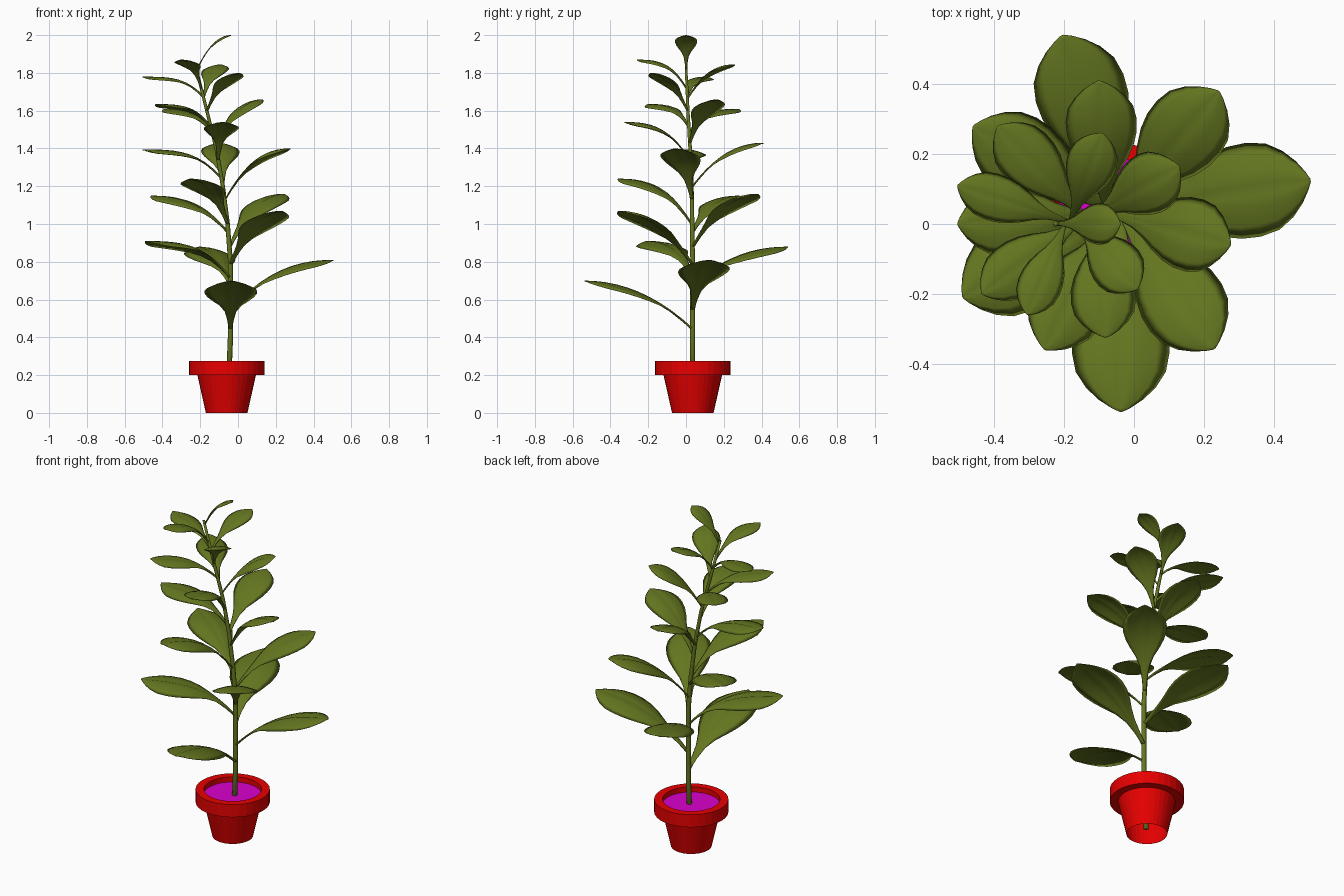
import bpy
import bmesh
from math import cos, sin, tau
from mathutils import Vector

cube = bpy.data.objects.get("Cube")
if cube:
    bpy.data.objects.remove(cube, do_unlink=True)


def make_material(name, color):
    mat = bpy.data.materials.new(name)
    mat.use_nodes = True
    mat.diffuse_color = color
    shader = next(n for n in mat.node_tree.nodes if n.type == 'BSDF_PRINCIPLED')
    shader.inputs["Base Color"].default_value = color
    return mat


leaf_green = make_material("leaf green", (0.125, 0.18, 0.014, 1))
pot_red = make_material("pot red", (0.8, 0, 0, 1))
soil_magenta = make_material("soil magenta", (0.7, 0, 0.6, 1))

POT_CENTER = Vector((-0.06, 0.036, 0))


def finish(bm, name, mat, smooth=False):
    """Turn a bmesh into a named object with one material."""
    bmesh.ops.recalc_face_normals(bm, faces=bm.faces)
    mesh = bpy.data.meshes.new(name)
    for face in bm.faces:
        face.smooth = smooth
    bm.to_mesh(mesh)
    bm.free()
    mesh.materials.append(mat)
    obj = bpy.data.objects.new(name, mesh)
    bpy.context.collection.objects.link(obj)
    return obj


def bridge(bm, ring_a, ring_b):
    count = len(ring_a)
    for i in range(count):
        j = (i + 1) % count
        bm.faces.new((ring_a[i], ring_a[j], ring_b[j], ring_b[i]))


def interpolate(points, x):
    """Piecewise linear lookup in a list of (position, *values)."""
    for a, b in zip(points, points[1:]):
        if x <= b[0]:
            break
    f = min(max((x - a[0]) / (b[0] - a[0]), 0), 1)
    return [p + (q - p) * f for p, q in zip(a[1:], b[1:])]


def lathe(name, profile, mat, sides=32, cap=False):
    bm = bmesh.new()
    rings = []
    for radius, z in profile:
        rings.append([bm.verts.new(POT_CENTER + Vector((
            radius * cos(tau * i / sides), radius * sin(tau * i / sides), z)))
            for i in range(sides)])
    for a, b in zip(rings, rings[1:]):
        bridge(bm, a, b)
    if cap:
        bm.faces.new(rings[-1])
    return finish(bm, name, mat)


# Pot, open underneath, with a thick rim, and the soil disc
lathe("pot", [(0.11, 0), (0.155, 0.2), (0.2, 0.2), (0.2, 0.275),
              (0.155, 0.275), (0.155, 0.24)], pot_red)
lathe("soil", [(0.155, 0.245)], soil_magenta, cap=True)

# Stem: height, x, y, radius
STEM = [(0.03, -0.055, 0.035, 0.014), (0.4, -0.04, 0.035, 0.014),
        (0.8, -0.04, 0.035, 0.013), (1.0, -0.055, 0.033, 0.012),
        (1.2, -0.08, 0.03, 0.011), (1.4, -0.115, 0.022, 0.01),
        (1.6, -0.165, 0.01, 0.009), (1.84, -0.225, 0, 0.007)]
bm = bmesh.new()
stem_rings = []
for z, x, y, r in STEM:
    stem_rings.append([bm.verts.new((x + r * cos(tau * i / 10), y + r * sin(tau * i / 10), z))
                       for i in range(10)])
for a, b in zip(stem_rings, stem_rings[1:]):
    bridge(bm, a, b)
bm.faces.new(stem_rings[0])
bm.faces.new(stem_rings[-1])
finish(bm, "stem", leaf_green, smooth=True)

# Leaf outline: position along the leaf, half width as a share of the widest
OUTLINE = [(0, 0.09), (0.05, 0.1), (0.1, 0.13), (0.2, 0.22), (0.3, 0.41),
           (0.4, 0.67), (0.5, 0.87), (0.6, 0.98), (0.7, 1), (0.8, 0.92),
           (0.88, 0.71), (0.94, 0.45), (0.98, 0.2), (1, 0.03)]
ACROSS = (-1, -0.75, -0.4, -0.12, 0, 0.12, 0.4, 0.75, 1)


def make_leaf(name, tip_x, tip_y, tip_z, base_z, power, width):
    """Arching leaf: a slim stalk widening to a drooping blade with a midrib."""
    bm = bmesh.new()
    base_x, base_y, _ = interpolate(STEM, base_z)
    base = Vector((base_x, base_y, base_z))
    span = Vector((tip_x - base_x, tip_y - base_y, 0))
    side = Vector((-span.y, span.x, 0)).normalized()
    rings = []
    for t, share in OUTLINE:
        half = max(share * width / 2, 0.001)
        rise = (tip_z - base_z) * (1 - (1 - t) ** power)
        spine = base + span * t + Vector((0, 0, rise))
        thick = 0.005 + 0.011 * max(0, 1 - t / 0.45)
        top, bottom = [], []
        for u in ACROSS:
            droop = 0.25 * half * u * u
            groove = 0.04 * half * max(0, 1 - abs(u) / 0.12)
            point = spine + side * (half * u) - Vector((0, 0, droop + groove))
            top.append(bm.verts.new(point))
            if abs(u) < 1:
                depth = thick * (1 - u * u) ** 0.5
                bottom.append(bm.verts.new(point - Vector((0, 0, depth))))
        rings.append(top + bottom[::-1])
    for a, b in zip(rings, rings[1:]):
        bridge(bm, a, b)
    bm.faces.new(rings[0])
    bm.faces.new(rings[-1])
    return finish(bm, name, leaf_green, smooth=True)


# Leaves from the lowest up: tip x, tip y, tip z, base z, arch power
LEAVES = [
    (-0.037, -0.537, 0.7, 0.45, 2.1), (0.505, 0.125, 0.81, 0.55, 2.3),
    (-0.205, 0.54, 0.88, 0.68, 2.2), (-0.49, -0.21, 0.91, 0.72, 3),
    (0.23, -0.357, 1.07, 0.79, 2.1), (0.243, 0.38, 1.16, 0.88, 2.2),
    (-0.46, 0.28, 1.15, 0.96, 2.5), (-0.255, -0.36, 1.24, 1.0, 2.6),
    (0.277, -0.06, 1.4, 1.13, 2.3), (-0.1, 0.41, 1.43, 1.2, 2.2),
    (-0.505, 0, 1.395, 1.25, 3.3), (-0.08, -0.325, 1.54, 1.34, 2.8),
    (0.13, 0.165, 1.66, 1.43, 2.1), (-0.39, 0.28, 1.61, 1.49, 3),
    (-0.435, -0.2, 1.635, 1.52, 3.2), (0.01, -0.187, 1.8, 1.6, 2.2),
    (-0.09, 0.26, 1.845, 1.67, 2.3), (-0.505, 0.11, 1.78, 1.68, 3.5),
    (-0.305, -0.26, 1.87, 1.72, 3), (-0.038, 0, 2.0, 1.82, 2.1)]
for i, leaf in enumerate(LEAVES):
    make_leaf("leaf_" + str(i + 1), *leaf, 0.28 - 0.0085 * i)
